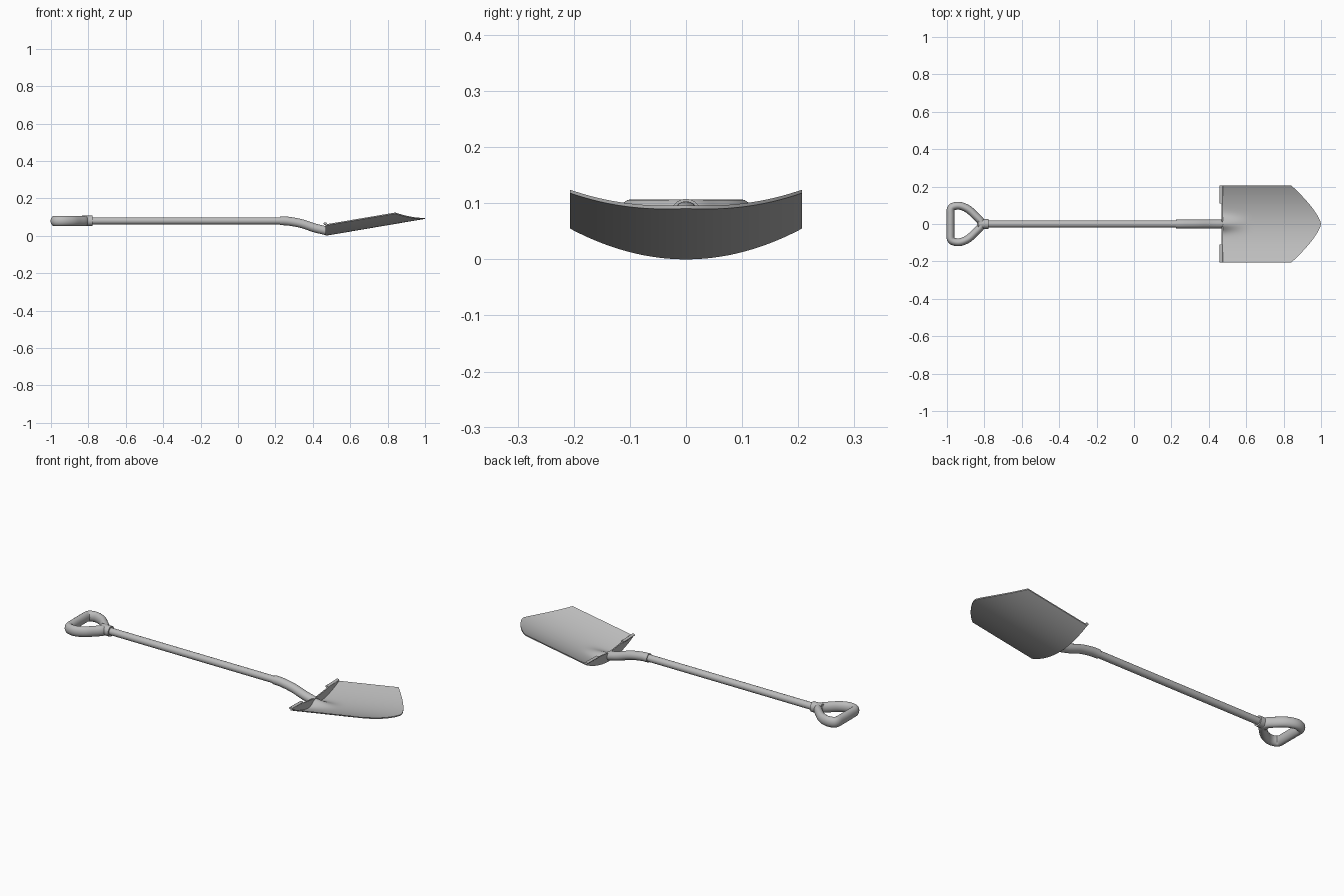
import bpy, bmesh, math
from mathutils import Vector

if "Cube" in bpy.data.objects:
    bpy.data.objects.remove(bpy.data.objects["Cube"])

steel = bpy.data.materials.new("grey metal")
steel.diffuse_color = (0.5, 0.5, 0.5, 1)
steel.use_nodes = True
steel.node_tree.nodes["Principled BSDF"].inputs["Base Color"].default_value = steel.diffuse_color


def finish(name, bm, angle=40):
    bmesh.ops.recalc_face_normals(bm, faces=bm.faces)
    me = bpy.data.meshes.new(name)
    bm.to_mesh(me)
    bm.free()
    ob = bpy.data.objects.new(name, me)
    bpy.context.collection.objects.link(ob)
    me.materials.append(steel)
    bpy.ops.object.select_all(action='DESELECT')
    ob.select_set(True)
    bpy.context.view_layer.objects.active = ob
    bpy.ops.object.shade_smooth_by_angle(angle=math.radians(angle))
    return ob


def spline(pts, closed=False, steps=6):
    """Catmull-Rom curve through the points."""
    pts = [Vector(p) for p in pts]
    n = len(pts)
    get = (lambda i: pts[i % n]) if closed else (lambda i: pts[max(0, min(n - 1, i))])
    out = []
    for i in range(n if closed else n - 1):
        a, b, c, d = (get(i + k) for k in (-1, 0, 1, 2))
        for s in range(steps):
            t = s / steps
            out.append(0.5 * (2 * b + (c - a) * t + (2 * a - 5 * b + 4 * c - d) * t * t
                              + (3 * b - a - 3 * c + d) * t ** 3))
    if not closed:
        out.append(pts[-1])
    return out


def tube(name, path, axis, r_side, r_axis, closed=False, sides=20):
    """Sweep an ellipse along a planar path; axis is the plane's normal."""
    bm = bmesh.new()
    axis, n, rings = Vector(axis), len(path), []
    for i, p in enumerate(path):
        p = Vector(p)
        nxt = path[(i + 1) % n] if closed else path[min(i + 1, n - 1)]
        prv = path[i - 1] if closed else path[max(i - 1, 0)]
        side = (Vector(nxt) - Vector(prv)).cross(axis).normalized()
        rings.append([bm.verts.new(p + side * r_side * math.cos(2 * math.pi * k / sides)
                                   + axis * r_axis * math.sin(2 * math.pi * k / sides))
                      for k in range(sides)])
    for i in range(n if closed else n - 1):
        a, b = rings[i], rings[(i + 1) % n]
        for k in range(sides):
            m = (k + 1) % sides
            bm.faces.new((a[k], a[m], b[m], b[k]))
    if not closed:
        bm.faces.new(rings[0])
        bm.faces.new(rings[-1])
    return finish(name, bm)


HW, X0, SLOPE, THICK = 0.207, 0.468, 0.17, 0.006


def under(x, y):
    return 0.055 * (y / HW) ** 2 + SLOPE * (x - X0)


def sheet(name, nu, ys, low, high):
    """Closed slab from two grid functions of (u, y)."""
    bm = bmesh.new()
    nv = len(ys)
    lo, hi = ([[bm.verts.new(f(i / nu, y)) for y in ys] for i in range(nu + 1)]
              for f in (low, high))
    for i in range(nu):
        for j in range(nv - 1):
            for g in (lo, hi):
                bm.faces.new((g[i][j], g[i + 1][j], g[i + 1][j + 1], g[i][j + 1]))
    rim = ([(0, j) for j in range(nv)] + [(i, nv - 1) for i in range(1, nu + 1)]
           + [(nu, j) for j in range(nv - 2, -1, -1)] + [(i, 0) for i in range(nu - 1, 0, -1)])
    for (a, b), (c, d) in zip(rim, rim[1:] + rim[:1]):
        bm.faces.new((lo[a][b], lo[c][d], hi[c][d], hi[a][b]))
    return finish(name, bm)


# Blade: dished sheet with pointed end and a fading swell where the socket enters
def blade_x(u, y):
    return X0 + u * (1 - 0.16 * (abs(y) / HW) ** 1.4 - X0)


def blade_top(u, y):
    x = blade_x(u, y)
    fade = max(0, 1 - (x - X0) / 0.16) ** 1.5
    return (x, y, under(x, y) + THICK + 0.038 * fade * math.exp(-(y / 0.035) ** 2))


ys = [HW * (j / 20 - 1) for j in range(41)]
sheet("blade", 24, ys,
      lambda u, y: (blade_x(u, y), y, under(blade_x(u, y), y)), blade_top)


# Back wall of the blade, dipping towards the socket
def wall(x):
    return lambda u, y: (x, y, (1 - u) * (under(X0, y) + 0.002)
                         + u * max(under(X0, y) + THICK, 0.046 + 0.12 * abs(y)
                                   if abs(y) < 0.11 else 0.066))


sheet("back_wall", 1, ys, wall(X0), wall(X0 + 0.007))

# Foot treads: thicker lips on the outer parts of the wall
for sgn, label in ((1, "left"), (-1, "right")):
    tube("foot_tread_" + label,
         [(0.467, sgn * 0.11, 0.064), (0.467, sgn * 0.16, 0.065), (0.467, sgn * HW, 0.066)],
         (1, 0, 0), 0.006, 0.009, sides=12)

# Shaft
tube("shaft", [(-0.80, 0, 0.08), (0.28, 0, 0.08)], (0, 1, 0), 0.019, 0.019)

# Socket bending down into the blade
tube("socket", spline([(0.225, 0, 0.08), (0.27, 0, 0.078), (0.34, 0, 0.065),
                       (0.41, 0, 0.042), (0.472, 0, 0.027)]),
     (0, 1, 0), 0.0235, 0.0235)

# D-shaped grip
half = [(-0.981, 0.04), (-0.979, 0.082), (-0.957, 0.096), (-0.925, 0.096),
        (-0.885, 0.078), (-0.85, 0.046), (-0.82, 0.014)]
loop = half + [(x, -y) for x, y in reversed(half)]
tube("grip", spline([(x, y, 0.079) for x, y in loop], True, 5), (0, 0, 1),
     0.021, 0.028, closed=True)

# Collar between grip and shaft
tube("collar", [(-0.835, 0, 0.08), (-0.778, 0, 0.08)], (0, 1, 0), 0.028, 0.027)
